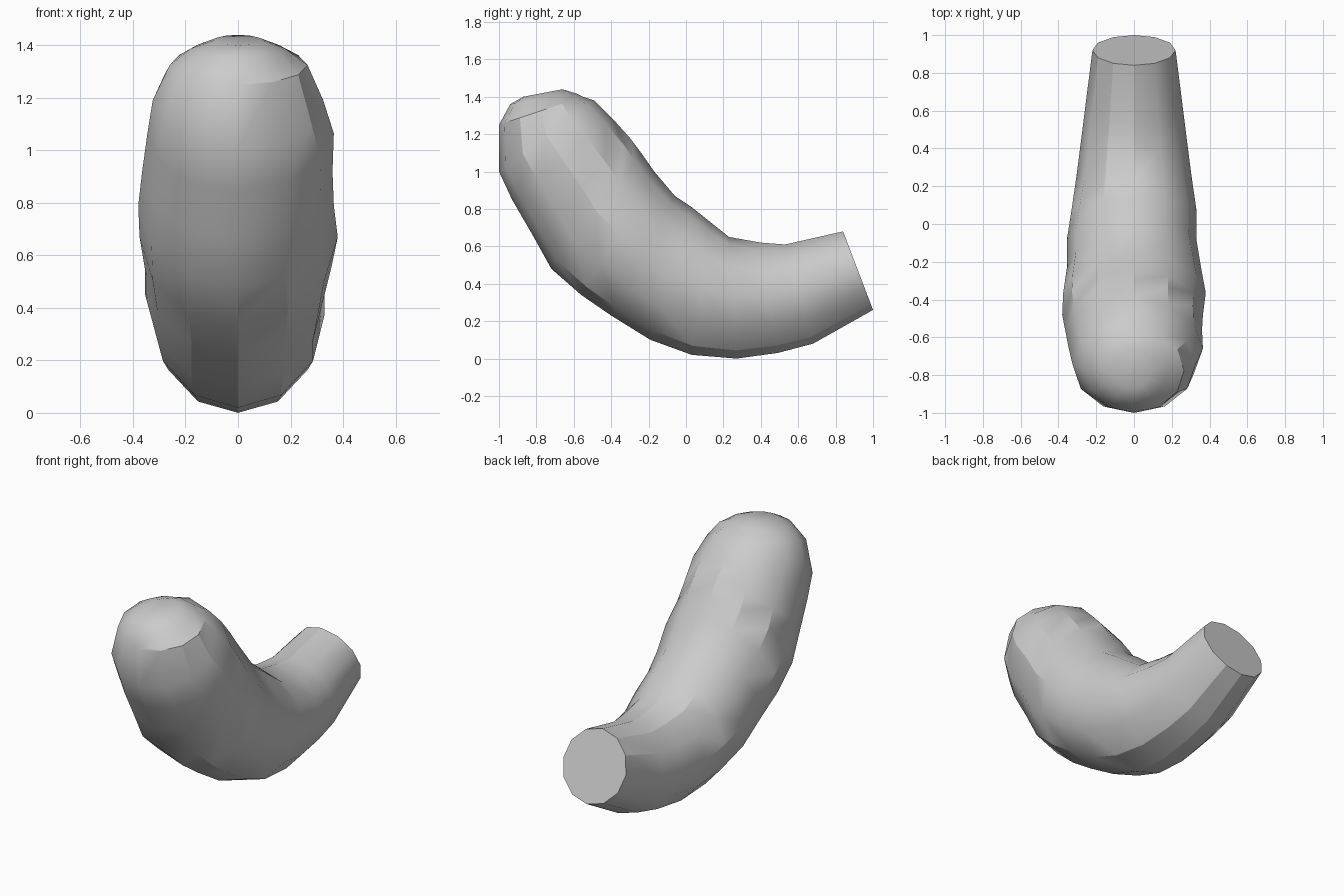
import bpy, bmesh
from math import sin, cos, pi, radians
from mathutils import Vector

cube = bpy.data.objects.get("Cube")
if cube:
    bpy.data.objects.remove(cube, do_unlink=True)

# One plain grey for the whole body
grey = bpy.data.materials.new("plain grey")
grey.use_nodes = True
colour = (0.6, 0.6, 0.6, 1)
grey.diffuse_color = colour
grey.node_tree.nodes["Principled BSDF"].inputs["Base Color"].default_value = colour

# Cross-sections along the bend: inner (y, z), outer (y, z), half width right and left
SECTIONS = [
    ((.84, .68), (1, .26), .22, .22),
    ((.53, .61), (.68, .08), .26, .26),
    ((.4, .62), (.49, .03), .28, .28),
    ((.23, .65), (.27, .0), .305, .305),
    ((.13, .73), (.03, .02), .33, .33),
    ((.03, .81), (-.19, .1), .355, .33),
    ((-.06, .87), (-.4, .23), .355, .355),
    ((-.17, 1), (-.56, .34), .375, .38),
    ((-.24, 1.1), (-.72, .48), .38, .365),
    ((-.3, 1.18), (-.82, .66), .365, .36),
    ((-.39, 1.28), (-.93, .85), .345, .365),
    ((-.49, 1.38), (-1, 1), .325, .325),
    ((-.55, 1.4), (-1, 1.25), .26, .265),
    ((-.58, 1.415), (-.94, 1.36), .18, .18),
    ((-.66, 1.44), (-.87, 1.4), .09, .09),
]
SIDES = 12


def section(bm, inner, outer, right, left):
    """Ring of vertices starting at the outer side of the bend."""
    a, b = Vector((0, *inner)), Vector((0, *outer))
    middle, reach = (a + b) / 2, (b - a) / 2
    ring = []
    for i in range(SIDES):
        t = 2 * pi * i / SIDES
        width = left if sin(t) > 0 else right
        ring.append(bm.verts.new(middle + reach * cos(t) + Vector((width * sin(t), 0, 0))))
    return ring


# Curved, tapering tube with flat ends
bm = bmesh.new()
rings = [section(bm, *s) for s in SECTIONS]
for a, b in zip(rings, rings[1:]):
    for i in range(SIDES):
        j = (i + 1) % SIDES
        bm.faces.new((a[i], a[j], b[j]))
        bm.faces.new((a[i], b[j], b[i]))
bm.faces.new(rings[0])
bm.faces.new(rings[-1])
bmesh.ops.recalc_face_normals(bm, faces=bm.faces)

mesh = bpy.data.meshes.new("curved_body")
bm.to_mesh(mesh)
bm.free()
mesh.materials.append(grey)
body = bpy.data.objects.new("curved_body", mesh)
bpy.context.collection.objects.link(body)

bpy.ops.object.select_all(action='DESELECT')
body.select_set(True)
bpy.context.view_layer.objects.active = body
bpy.ops.object.shade_smooth_by_angle(angle=radians(30))
